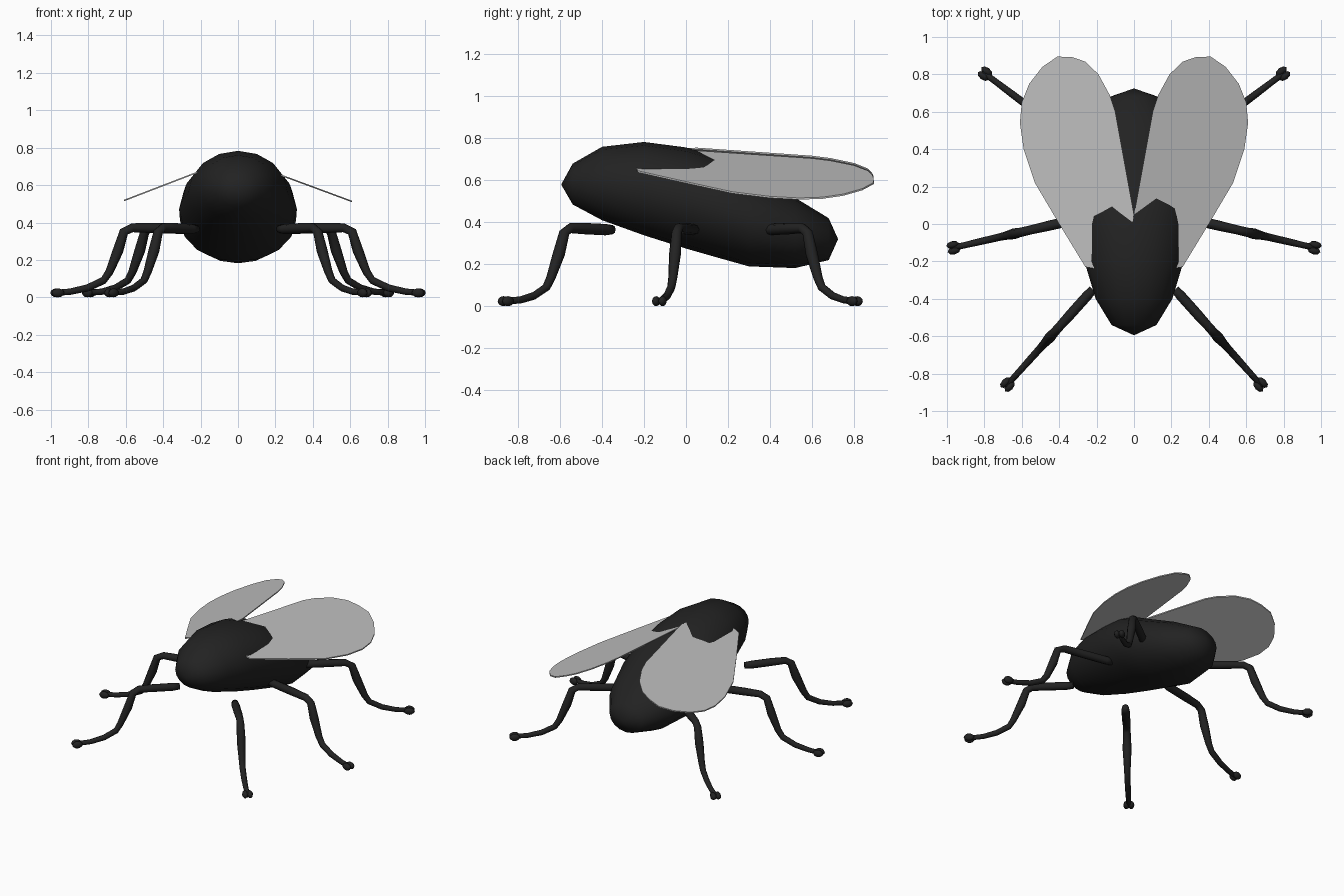
import bpy, bmesh, math
from mathutils import Vector

if "Cube" in bpy.data.objects:
    bpy.data.objects.remove(bpy.data.objects["Cube"])


def material(name, rgb):
    m = bpy.data.materials.new(name)
    m.diffuse_color = (*rgb, 1)
    m.use_nodes = True
    m.node_tree.nodes["Principled BSDF"].inputs["Base Color"].default_value = m.diffuse_color
    return m


black = material("soft black", (0.016, 0.016, 0.016))
grey = material("wing grey", (0.52, 0.52, 0.52))


def finish(name, bm, mat, smooth=True):
    bmesh.ops.recalc_face_normals(bm, faces=bm.faces[:])
    me = bpy.data.meshes.new(name)
    bm.to_mesh(me)
    bm.free()
    me.materials.append(mat)
    for p in me.polygons:
        p.use_smooth = smooth
    ob = bpy.data.objects.new(name, me)
    bpy.context.collection.objects.link(ob)
    return ob


def skin(bm, rings, start, end):
    """Bridge rings of equal size and close both ends with a point."""
    rings = [[bm.verts.new(p) for p in r] for r in rings]
    n = len(rings[0])
    for a, b in zip(rings, rings[1:]):
        for i in range(n):
            j = (i + 1) % n
            bm.faces.new((a[i], a[j], b[j], b[i]))
    for ring, tip in ((rings[0], start), (rings[-1], end)):
        t = bm.verts.new(tip)
        for i in range(n):
            bm.faces.new((ring[i], ring[(i + 1) % n], t))


# body: one plump, downward-tilted form; y, top z, bottom z, half width
sections = [(-0.54, 0.68, 0.485, 0.12), (-0.40, 0.76, 0.41, 0.205),
            (-0.20, 0.783, 0.338, 0.265), (0.0, 0.757, 0.275, 0.298),
            (0.15, 0.712, 0.232, 0.315), (0.30, 0.63, 0.19, 0.31),
            (0.52, 0.517, 0.182, 0.245), (0.68, 0.42, 0.22, 0.13)]
bm = bmesh.new()
rings = []
for y, top, bot, w in sections:
    rings.append([Vector((w * math.sin(a), y, (top + bot) / 2 + (top - bot) / 2 * math.cos(a)))
                  for a in (2 * math.pi * i / 16 for i in range(16))])
skin(bm, rings, (0, -0.595, 0.58), (0, 0.725, 0.32))
finish("body", bm, black)

# wings: thin flat petals sloping outward
outline = [(0.0, 0.05), (0.1, 0.6), (0.13, 0.69), (0.19, 0.8), (0.26, 0.868),
           (0.33, 0.892), (0.41, 0.895), (0.49, 0.84), (0.56, 0.75), (0.6, 0.65),
           (0.61, 0.54), (0.59, 0.4), (0.53, 0.22), (0.4, 0.0), (0.26, -0.23),
           (0.2, -0.24), (0.1, -0.18), (0.02, -0.05)]
for name, side, z0, slope in (("right_wing", 1, 0.738, 0.37), ("left_wing", -1, 0.752, 0.385)):
    bm = bmesh.new()
    layers = [[bm.verts.new((side * x, y, z0 - slope * x + dz)) for x, y in outline]
              for dz in (0.004, -0.004)]
    bm.faces.new(layers[0])
    bm.faces.new(layers[1][::-1])
    for i in range(len(outline)):
        j = (i + 1) % len(outline)
        bm.faces.new((layers[0][i], layers[1][i], layers[1][j], layers[0][j]))
    finish(name, bm, grey, False)


def leg(name, root, foot, knee_t, ankle_t, side):
    """Bent tapering tube in a vertical plane, ending in a two-lobed foot."""
    root, foot = Vector(root), Vector(foot)
    out = (foot - root).normalized()
    across = Vector((-out.y, out.x, 0))
    k, a = knee_t, ankle_t
    # distance along the leg, height, radius
    profile = [(0.0, 0.365, 0.022), (0.06, 0.365, 0.027), (k * 0.6, 0.37, 0.027),
               (k * 0.92, 0.372, 0.024), (k + 0.02, 0.35, 0.025),
               (k + (a - k) * 0.4, 0.25, 0.029), (a - 0.03, 0.135, 0.022),
               (a + 0.01, 0.09, 0.02), (a + 0.12, 0.05, 0.019),
               (a + 0.24, 0.03, 0.017), (0.97, 0.024, 0.016)]
    pts = [root + (foot - root) * t + Vector((0, 0, z)) for t, z, r in profile]
    rings = []
    for i, p in enumerate(pts):
        tan = (pts[min(i + 1, len(pts) - 1)] - pts[max(i - 1, 0)]).normalized()
        up = across.cross(tan)
        r = profile[i][2]
        rings.append([p + across * r * math.cos(q) + up * r * math.sin(q)
                      for q in (2 * math.pi * n / 8 for n in range(8))])
    bm = bmesh.new()
    skin(bm, rings, pts[0], pts[-1])
    # foot lobes
    for s in (-1, 1):
        c = foot - out * 0.035 + across * 0.016 * s + Vector((0, 0, 0.024))
        geo = bmesh.ops.create_uvsphere(bm, u_segments=8, v_segments=6, radius=1)
        for v in geo["verts"]:
            v.co = c + out * v.co.x * 0.035 + across * v.co.y * 0.02 + Vector((0, 0, v.co.z * 0.024))
    for v in bm.verts:
        v.co.x *= side
    finish(name, bm, black)


# legs: root, foot tip, and where knee and ankle fall along the way
specs = [("front", (0.22, -0.35, 0), (0.70, -0.885, 0), 0.41, 0.58),
         ("middle", (0.22, 0.045, 0), (1.0, -0.135, 0), 0.48, 0.63),
         ("back", (0.22, 0.37, 0), (0.825, 0.825, 0), 0.44, 0.60)]
for n, root, foot, k, a in specs:
    for label, side in (("right", 1), ("left", -1)):
        leg(f"{n}_{label}_leg", root, foot, k, a, side)
